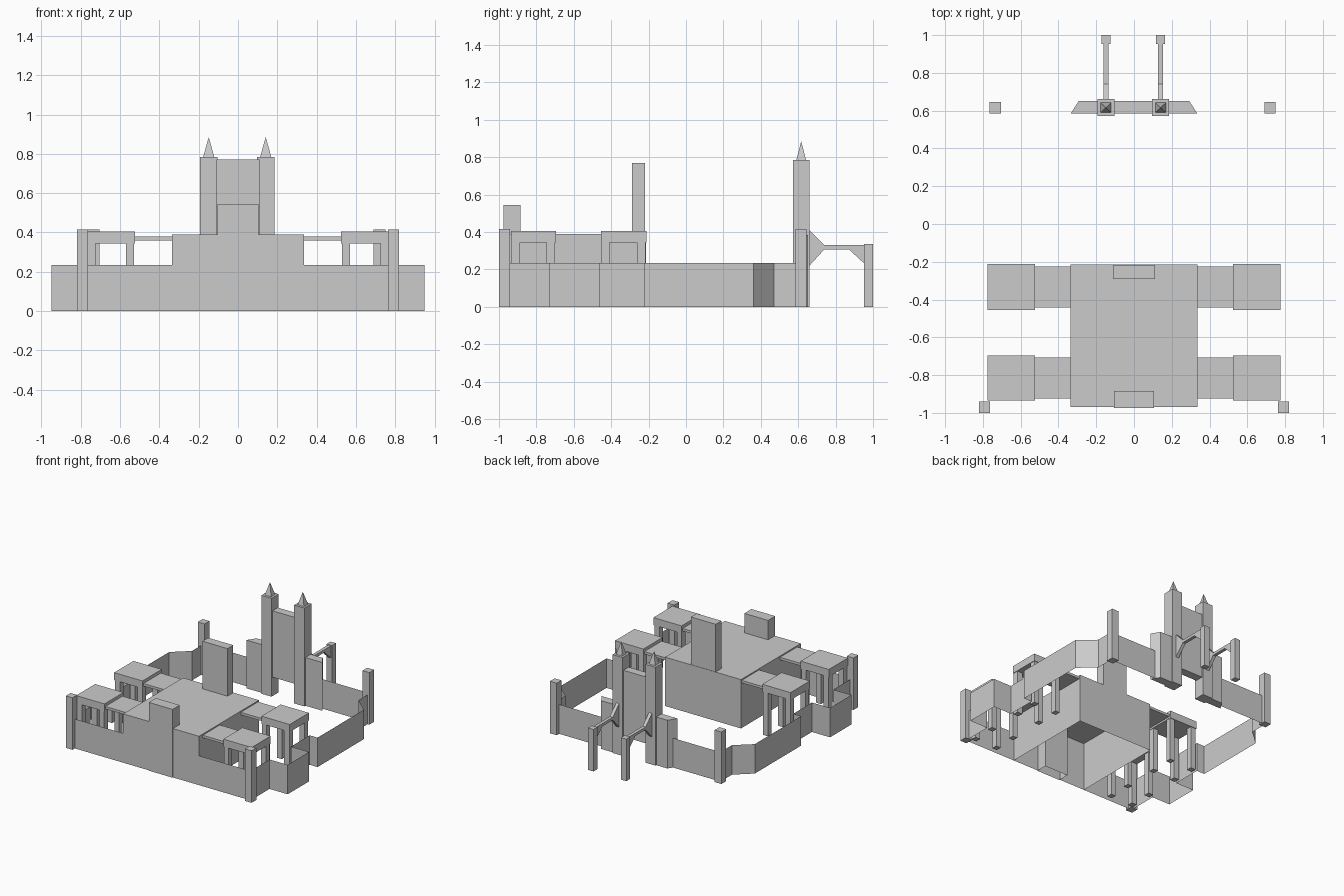
import bpy, bmesh

cube = bpy.data.objects.get("Cube")
if cube:
    bpy.data.objects.remove(cube, do_unlink=True)

stone = bpy.data.materials.new("pale_grey_stone")
stone.use_nodes = True
GREY = (0.6, 0.6, 0.6, 1)
stone.diffuse_color = GREY
stone.node_tree.nodes["Principled BSDF"].inputs["Base Color"].default_value = GREY


def finish(name, bm, fix_normals=True):
    if fix_normals:
        bmesh.ops.recalc_face_normals(bm, faces=bm.faces)
    mesh = bpy.data.meshes.new(name)
    bm.to_mesh(mesh)
    bm.free()
    mesh.materials.append(stone)
    obj = bpy.data.objects.new(name, mesh)
    bpy.context.collection.objects.link(obj)
    return obj


def prism(name, outline, place, low, high, open_bottom=False):
    """Sweep an outline between two levels; place(u, v, level) gives a point."""
    bm = bmesh.new()
    a = [bm.verts.new(place(u, v, low)) for u, v in outline]
    b = [bm.verts.new(place(u, v, high)) for u, v in outline]
    for i in range(len(a)):
        j = (i + 1) % len(a)
        bm.faces.new((a[i], a[j], b[j], b[i]))
    bm.faces.new(b)
    if not open_bottom:
        bm.faces.new(a[::-1])
    return finish(name, bm)


def upright(u, v, level):
    return (u, v, level)


def sideways(u, v, level):
    return (level, u, v)


def box(name, x, y, z, open_bottom=False):
    outline = [(x[0], y[0]), (x[1], y[0]), (x[1], y[1]), (x[0], y[1])]
    return prism(name, outline, upright, z[0], z[1], open_bottom)


def span(side, a, b):
    """Mirror an x range to the chosen side."""
    return tuple(sorted((side * a, side * b)))


def thin_wall(name, path, height):
    bm = bmesh.new()
    low = [bm.verts.new((x, y, 0)) for x, y in path]
    high = [bm.verts.new((x, y, height)) for x, y in path]
    for i in range(len(path) - 1):
        bm.faces.new((low[i], low[i + 1], high[i + 1], high[i]))
    return finish(name, bm, False)


# Main hall, open underneath, with its two raised blocks
box("main_hall", (-0.335, 0.335), (-0.97, -0.215), (0, 0.39), True)
box("front_block", (-0.105, 0.105), (-0.975, -0.885), (0, 0.545), True)
box("rear_block", (-0.11, 0.11), (-0.29, -0.218), (0.39, 0.77))

WALL = 0.235
for side, label in ((-1, "right"), (1, "left")):
    # Pavilions on four legs, joined to the hall by thin roofs
    for y0, y1, where in ((-0.935, -0.695, "front"), (-0.455, -0.212, "rear")):
        tag = f"{label}_{where}"
        box(f"{tag}_pavilion_roof", span(side, 0.525, 0.775), (y0, y1), (0.345, 0.405))
        box(f"{tag}_link_roof", span(side, 0.335, 0.525),
            (y0 + 0.012, y1 - 0.012), (0.36, 0.38))
        for x0, x1 in ((0.528, 0.57), (0.725, 0.77)):
            for ly in (y0 + 0.002, y1 - 0.05):
                box(f"{tag}_leg", span(side, x0, x1), (ly, ly + 0.045), (0, 0.345))

    # Corner pillars
    box(f"{label}_front_pillar", span(side, 0.762, 0.82), (-1, -0.94), (0, 0.415))
    back = (0.69, 0.75) if side > 0 else (-0.765, -0.705)
    box(f"{label}_back_pillar", back, (0.585, 0.645), (0, 0.415))

    # Paper-thin enclosure wall running from the hall to the gatehouse
    path = [(0.335, -0.97), (0.79, -0.97), (0.79, -0.73), (0.95, -0.73),
            (0.95, -0.46), (0.79, -0.46), (0.79, -0.225), (0.86, -0.225),
            (0.86, 0.36), (0.735, 0.47), (0.735, 0.615), (0.3, 0.615)]
    thin_wall(f"{label}_enclosure_wall", [(side * x, y) for x, y in path], WALL)

    # Gatehouse wing with a slanted end
    wing = [(0.15, 0.585), (0.335, 0.585), (0.292, 0.652), (0.15, 0.652)]
    prism(f"{label}_gate_wing", [(side * x, y) for x, y in wing], upright, 0, 0.385)

    # Gate tower and spire
    cx, cy = side * 0.145 - 0.004, 0.616
    box(f"{label}_tower", (cx - 0.045, cx + 0.045), (cy - 0.045, cy + 0.045), (0, 0.785))
    bm = bmesh.new()
    base = [bm.verts.new((cx + dx, cy + dy, 0.785)) for dx, dy in
            ((-0.028, -0.026), (0.028, -0.026), (0.028, 0.026), (-0.028, 0.026))]
    tip = bm.verts.new((cx, cy, 0.885))
    for i in range(4):
        bm.faces.new((base[i], base[(i + 1) % 4], tip))
    bm.faces.new(base[::-1])
    finish(f"{label}_spire", bm)

    # Flying brace and its outer post
    brace = [(0.66, 0.41), (0.74, 0.33), (0.955, 0.33), (0.955, 0.23),
             (0.87, 0.308), (0.74, 0.308), (0.66, 0.22)]
    prism(f"{label}_brace", brace, sideways, cx - 0.013, cx + 0.013)
    box(f"{label}_brace_post", (cx - 0.024, cx + 0.024), (0.952, 1), (0, 0.335))

# Panel between the towers, above the gateway
box("gate_panel", (-0.11, 0.11), (0.585, 0.652), (0.15, 0.68))
